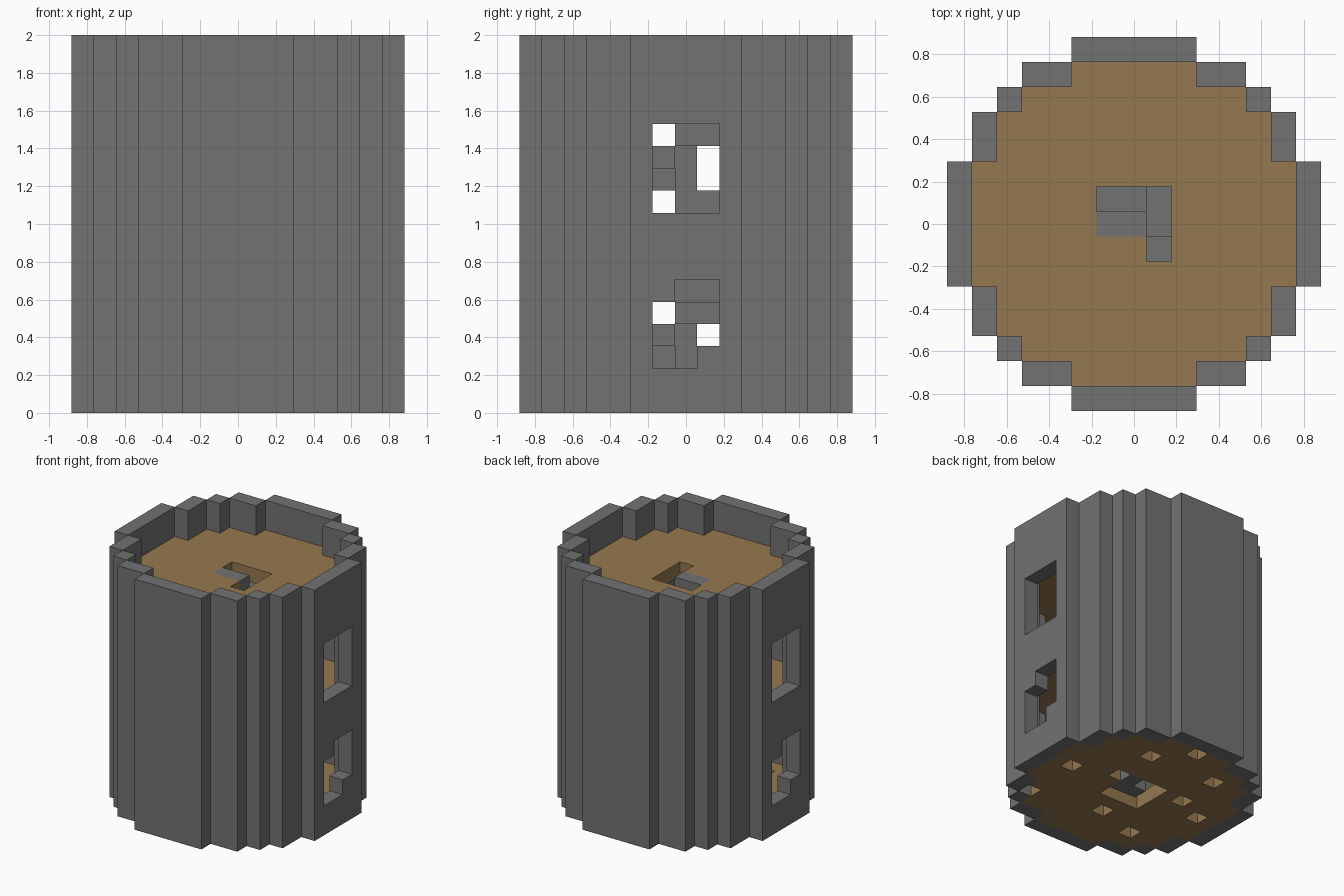
import bpy
import bmesh
from mathutils import Vector

cube = bpy.data.objects.get("Cube")
if cube:
    bpy.data.objects.remove(cube, do_unlink=True)

HEIGHT = 17            # tower height in blocks
UNIT = 2 / HEIGHT      # size of one block
STEPS = [Vector(d) for d in ((1, 0, 0), (-1, 0, 0), (0, 1, 0), (0, -1, 0), (0, 0, 1), (0, 0, -1))]


def make_material(name, rgb):
    mat = bpy.data.materials.new(name)
    mat.use_nodes = True
    mat.diffuse_color = (*rgb, 1)
    mat.node_tree.nodes["Principled BSDF"].inputs["Base Color"].default_value = (*rgb, 1)
    return mat


def build(name, cells, solid, mat):
    """Skin a set of blocks, leaving out faces hidden by neighbouring blocks."""
    bm = bmesh.new()
    verts = {}
    for cell in sorted(cells):
        for n in STEPS:
            if tuple(int(c + d) for c, d in zip(cell, n)) in solid:
                continue
            u = Vector((abs(n.y) + abs(n.z), abs(n.x), 0)).normalized()
            v = n.cross(u)
            face = []
            for a, b in ((-1, -1), (1, -1), (1, 1), (-1, 1)):
                corner = Vector(cell) + (n + u * a + v * b) / 2 + Vector((0, 0, 0.5))
                key = tuple(round(c * 2) for c in corner)
                if key not in verts:
                    verts[key] = bm.verts.new(corner * UNIT)
                face.append(verts[key])
            bm.faces.new(face)
    # Merge the flat block faces into large clean panels
    bmesh.ops.dissolve_limit(bm, angle_limit=0.01, verts=bm.verts[:], edges=bm.edges[:])
    mesh = bpy.data.meshes.new(name)
    bm.to_mesh(mesh)
    bm.free()
    mesh.materials.append(mat)
    obj = bpy.data.objects.new(name, mesh)
    bpy.context.collection.objects.link(obj)


stone = make_material("grey_stone", (0.17, 0.17, 0.17))
wood = make_material("brown_planks", (0.30, 0.19, 0.08))

# Round plan: half width of the room for each row away from the centre
half_widths = [6, 6, 6, 5, 5, 4, 2]
room = {(x, y) for y in range(-6, 7) for x in range(-7, 8) if abs(x) <= half_widths[abs(y)]}
ring = {(x + dx, y + dy) for x, y in room for dx, dy in ((1, 0), (-1, 0), (0, 1), (0, -1))} - room
wall = {(x, y, z) for x, y in ring for z in range(HEIGHT)}

# Windows on both sides, the lower ones with two opposite corners filled
for side in (-1, 1):
    for y in (-1, 0, 1):
        for row in range(4):
            wall.discard((7 * side, y, 9 + row))
            if (y * side, row) not in ((-1, 3), (1, 0)):
                wall.discard((7 * side, y, 2 + row))

# Spiral stair: two blocks per level, turning around a central column
column = {(0, 0, z) for z in range(15)}
turns = [[(1, 1), (1, 0)], [(-1, 1), (0, 1)], [(-1, -1), (-1, 0)], [(1, -1), (0, -1)]]
stairs = {(x, y, z) for z in range(14) for x, y in turns[z % 4]} | {(-1, 0, 14)}

# Plank floors with stairwell openings
core = {(x, y) for x in (-1, 0, 1) for y in (-1, 0, 1)}
gaps = {(5, 0), (2, 4), (0, 6), (-3, 4), (-3, 1), (-5, 0), (-3, -4), (0, -3), (5, -4), (2, 1)}
floors = {
    "ground_floor": {(x, y, 0) for x, y in room - core - gaps},
    "middle_floor": {(x, y, 7) for x, y in room - core | {(1, 0)}},
    "top_floor": {(x, y, 14) for x, y in room - core | {(-1, -1), (0, -1)}},
}

solid = wall | column | stairs
for cells in floors.values():
    solid |= cells

build("tower_wall", wall, solid, stone)
build("stair_column", column, solid, stone)
build("spiral_stairs", stairs, solid, stone)
for name, cells in floors.items():
    build(name, cells, solid, wood)
